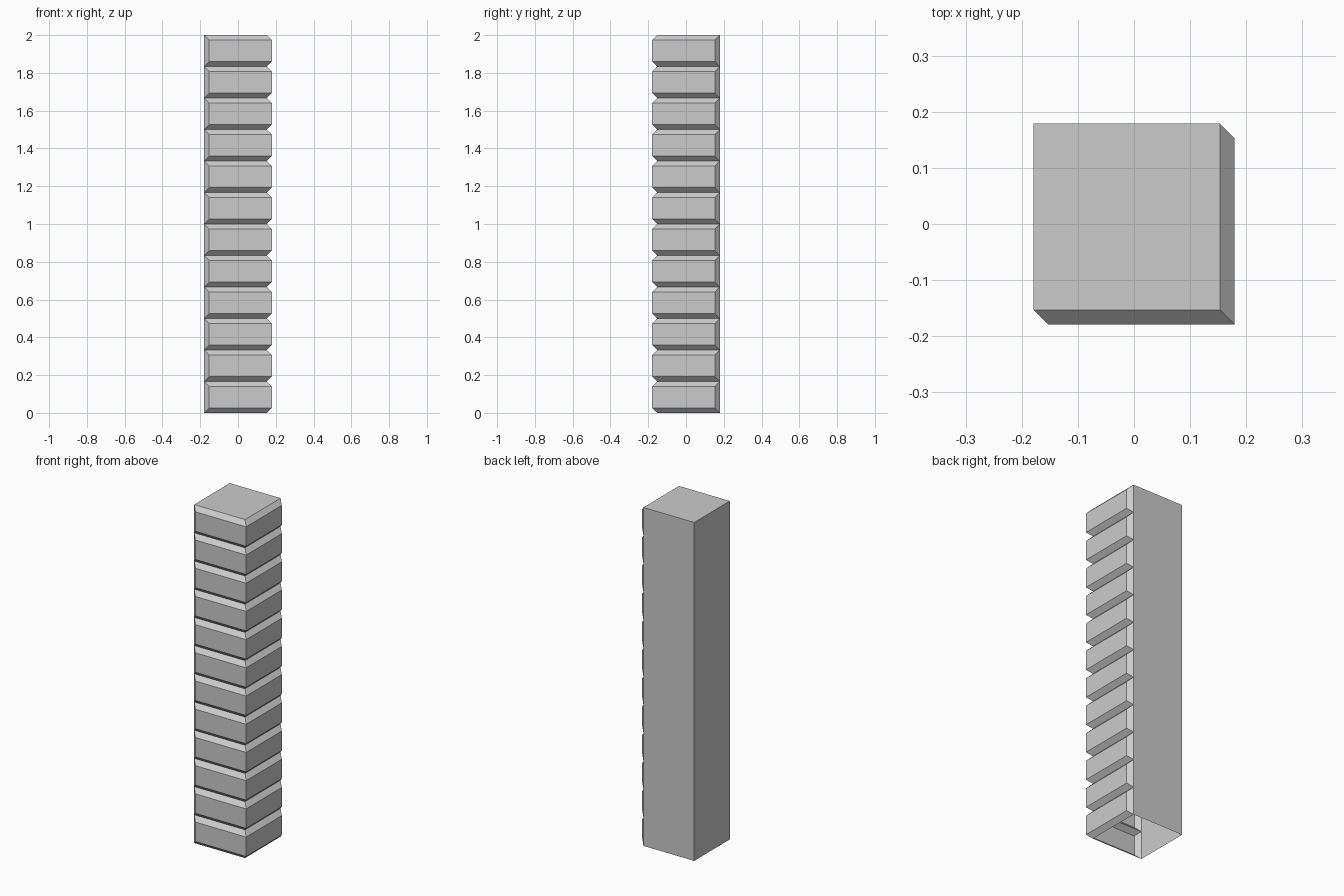
import bpy, bmesh

if "Cube" in bpy.data.objects:
    bpy.data.objects.remove(bpy.data.objects["Cube"])

H, N = 2.0, 12          # height, number of courses
R, C = 0.179, 0.026     # half width, chamfer size
I = R - C
STEP = H / N

bm = bmesh.new()


def face(*points):
    bm.faces.new([bm.verts.new(p) for p in points])


# Plain back and left walls plus the cap; the underside stays open
face((I, R, 0), (-R, R, 0), (-R, R, H), (I, R, H))
face((-R, R, 0), (-R, -I, 0), (-R, -I, H), (-R, R, H))
face((-R, -I, H), (I, -I, H), (I, R, H), (-R, R, H))

# Chamfered stone courses wrapping the front and right sides
inner = [(-R, -I), (I, -I), (I, R)]
outer = [(-R + C, -R), (R, -R), (R, R - C)]
for i in range(N):
    z0, z1 = i * STEP, (i + 1) * STEP
    rings = [[(x, y, z) for x, y in path] for path, z in
             ((inner, z0), (outer, z0 + C), (outer, z1 - C), (inner, z1))]
    for a, b in zip(rings, rings[1:]):
        for k in range(2):
            face(a[k], a[k + 1], b[k + 1], b[k])
    # Sloped ends of the course
    face(rings[0][0], rings[1][0], rings[2][0], rings[3][0])
    face(rings[3][2], rings[2][2], rings[1][2], rings[0][2])

bmesh.ops.remove_doubles(bm, verts=bm.verts, dist=0.0001)

mesh = bpy.data.meshes.new("quoin_column")
bm.to_mesh(mesh)
bm.free()
column = bpy.data.objects.new("quoin_column", mesh)
bpy.context.collection.objects.link(column)
